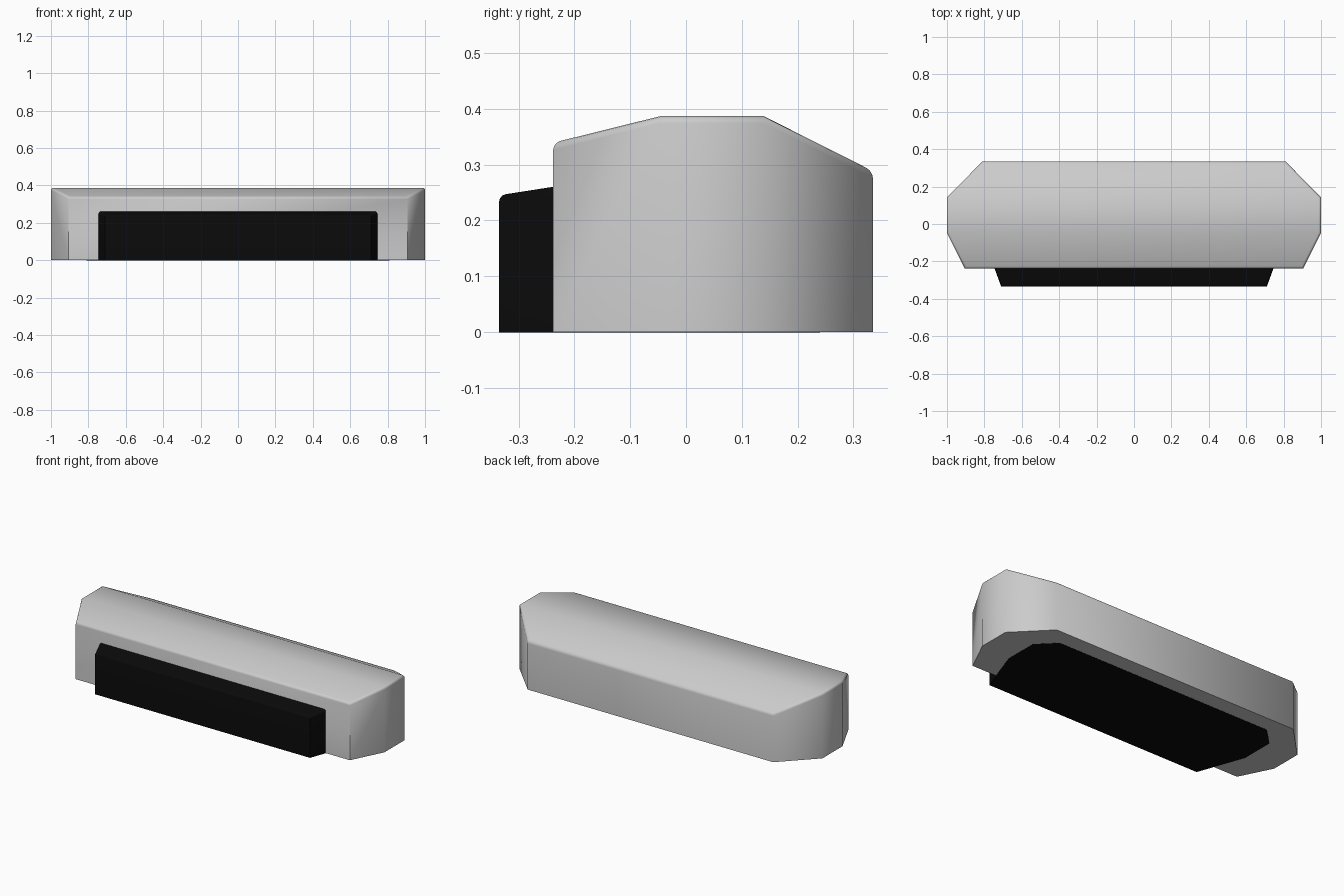
import bpy, bmesh

if "Cube" in bpy.data.objects:
    bpy.data.objects.remove(bpy.data.objects["Cube"])

# Each row: (y, half width, top height), listed from front to back
SHELL = [(-0.238, 0.905, 0.339), (-0.047, 1.0, 0.387), (0.142, 1.0, 0.387), (0.335, 0.81, 0.288)]
INSERT = [(-0.335, 0.71, 0.245), (-0.06, 0.81, 0.288), (0.14, 0.81, 0.288), (0.24, 0.71, 0.25)]


def faceted_block(name, rows, base, bevel):
    """Octagonal block with a three-facet roof and a softened roof rim."""
    bm = bmesh.new()
    top = [[bm.verts.new((s * w, y, z)) for s in (-1, 1)] for y, w, z in rows]
    low = [[bm.verts.new((s * w, y, base)) for s in (-1, 1)] for y, w, z in rows]
    roof = []
    for i in range(len(rows) - 1):
        roof.append(bm.faces.new((top[i][0], top[i][1], top[i + 1][1], top[i + 1][0])))
        for s in (0, 1):
            bm.faces.new((low[i][s], low[i + 1][s], top[i + 1][s], top[i][s]))
    for i in (0, -1):
        bm.faces.new((low[i][0], low[i][1], top[i][1], top[i][0]))
    bm.faces.new([r[0] for r in low] + [r[1] for r in reversed(low)])
    bmesh.ops.recalc_face_normals(bm, faces=bm.faces[:])

    # Round the rim where the roof meets the walls
    rim = [e for e in bm.edges if sum(f in roof for f in e.link_faces) == 1]
    bmesh.ops.bevel(bm, geom=rim, offset=bevel, segments=3, profile=0.5, affect='EDGES')

    mesh = bpy.data.meshes.new(name)
    bm.to_mesh(mesh)
    bm.free()
    obj = bpy.data.objects.new(name, mesh)
    bpy.context.collection.objects.link(obj)
    bpy.ops.object.select_all(action='DESELECT')
    obj.select_set(True)
    bpy.context.view_layer.objects.active = obj
    bpy.ops.object.shade_smooth_by_angle(angle=1.05)
    return obj


# Grey outer housing
faceted_block("outer_housing", SHELL, 0.0, 0.013)

# Black insert projecting from the front, just proud of the housing's underside
insert = faceted_block("front_insert", INSERT, -0.001, 0.012)
black = bpy.data.materials.new("black")
black.diffuse_color = (0.003, 0.003, 0.003, 1)
black.use_nodes = True
black.node_tree.nodes["Principled BSDF"].inputs["Base Color"].default_value = black.diffuse_color
insert.data.materials.append(black)
